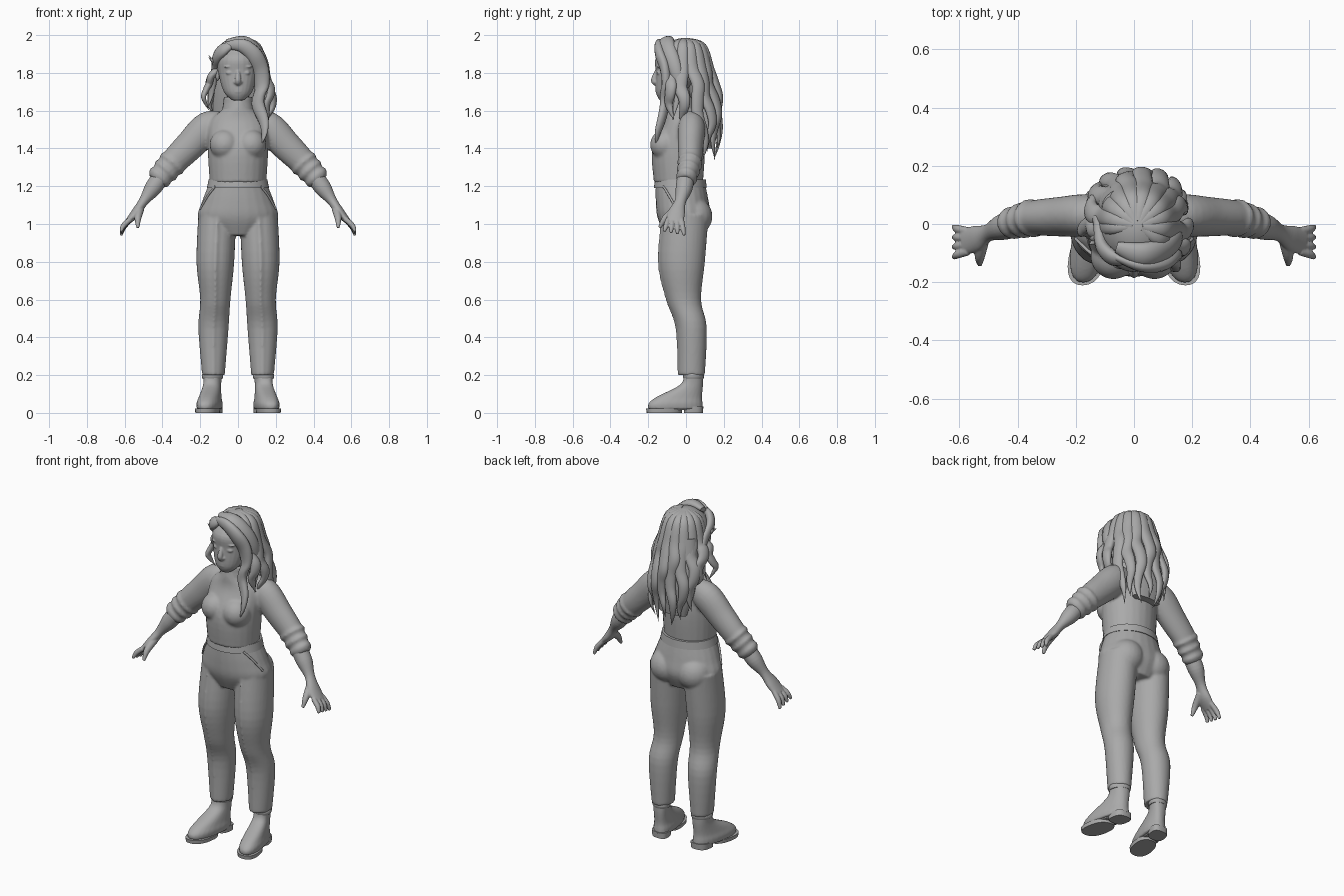
import bpy, bmesh, math
from mathutils import Vector, Matrix

cube = bpy.data.objects.get("Cube")
if cube:
    bpy.data.objects.remove(cube, do_unlink=True)

GREY = (.4, .4, .4, 1)
clay = bpy.data.materials.new("clay_grey")
clay.use_nodes = True
clay.diffuse_color = GREY
clay.node_tree.nodes["Principled BSDF"].inputs["Base Color"].default_value = GREY
ACROSS, DEPTH, UP = Vector((1, 0, 0)), Vector((0, 1, 0)), Vector((0, 0, 1))
SIDES = {"left": 1, "right": -1}


def spline(rows, sub):
    """Smooth rows of (x, y, z, radius a, radius b)."""
    out, last = [], len(rows) - 1
    for i in range(last):
        quad = [rows[max(i - 1, 0)], rows[i], rows[i + 1], rows[min(i + 2, last)]]
        for k in range(sub):
            t = k / sub
            out.append([b + t / 2 * (c - a + t * (2*a - 5*b + 4*c - d + t * (3*(b - c) + d - a)))
                        for a, b, c, d in zip(*quad)])
    return out + [list(rows[-1])]


def loft(bm, rows, ref=None, seg=24, sub=5, square=1, crease=0):
    """Skin rings along rows; level rings unless ref gives a frame direction."""
    rows = spline(rows, sub)
    points = [Vector(row[:3]) for row in rows]
    rings = []
    for i, (point, row) in enumerate(zip(points, rows)):
        a, b = ACROSS, DEPTH
        if ref is not None:
            along = points[min(i + 1, len(points) - 1)] - points[max(i - 1, 0)]
            a = along.cross(ref).normalized()
            b = along.cross(a).normalized()
        ring = []
        for k in range(seg):
            angle = math.tau * k / seg
            c, s = math.cos(angle), math.sin(angle)
            c = math.copysign(abs(c) ** square, c)
            s = math.copysign(abs(s) ** square, s)
            if k == seg * 3 // 4:
                s *= 1 + crease
            ring.append(bm.verts.new(point + a * c * max(row[3], .001) + b * s * max(row[4], .001)))
        rings.append(ring)
    for low, high in zip(rings, rings[1:]):
        for k in range(seg):
            n = (k + 1) % seg
            bm.faces.new((low[k], low[n], high[n], high[k]))
    bm.faces.new(rings[0][::-1])
    bm.faces.new(rings[-1])


def ball(bm, centre, size):
    matrix = Matrix.Translation(centre) @ Matrix.Diagonal((*size, 1))
    bmesh.ops.create_uvsphere(bm, u_segments=24, v_segments=16, radius=1, matrix=matrix)


def flip(rows, side):
    return [(row[0] * side, *row[1:]) for row in rows]


def tube(points, radii, flat=1):
    return [(*point, radius, radius * flat) for point, radius in zip(points, radii)]


def finish(name, bm, voxel=0):
    """Turn a bmesh into a shaded object, fused into one skin when voxel is set."""
    bmesh.ops.recalc_face_normals(bm, faces=bm.faces)
    mesh = bpy.data.meshes.new(name)
    bm.to_mesh(mesh)
    bm.free()
    mesh.materials.append(clay)
    ob = bpy.data.objects.new(name, mesh)
    bpy.context.collection.objects.link(ob)
    if voxel:
        fuse = ob.modifiers.new("fuse", 'REMESH')
        fuse.mode, fuse.voxel_size, fuse.use_smooth_shade = 'VOXEL', voxel, True
        relax = ob.modifiers.new("relax", 'SMOOTH')
        relax.factor, relax.iterations = .5, 3
    else:
        bpy.ops.object.select_all(action='DESELECT')
        ob.select_set(True)
        bpy.context.view_layer.objects.active = ob
        bpy.ops.object.shade_smooth_by_angle(angle=math.radians(50))


# Sweater: torso, bust, arms and rolled sleeves
bm = bmesh.new()
loft(bm, [(0, -.03, 1.66, .07, .07), (0, -.03, 1.61, .08, .08), (0, -.02, 1.54, .15, .1),
          (0, -.04, 1.4, .16, .14), (0, -.04, 1.22, .15, .13)])
for side in SIDES.values():
    ball(bm, (.07 * side, -.11, 1.42), (.08, .08, .08))
    shoulder, elbow, cuff = Vector((.16, .03, 1.51)), Vector((.35, .02, 1.32)), Vector((.43, 0, 1.23))
    arm = [Vector((.08, .03, 1.54)), shoulder, shoulder.lerp(elbow, .5), elbow, cuff]
    loft(bm, flip(tube(arm, [.06, .085, .08, .07, .055], .85), side), ref=DEPTH)
    for k in range(3):
        fold = elbow.lerp(cuff, k * .4)
        half = (cuff - elbow) / 4
        size = .08 - k * .006
        loft(bm, flip(tube([fold - half, fold, fold + half], [.05, size, .05], .85), side), ref=DEPTH)
finish("sweater", bm, .009)

# Trousers: hips, seat and tapered creased legs
bm = bmesh.new()
loft(bm, [(0, -.03, 1.22, .15, .13), (0, -.02, 1.12, .19, .14), (0, -.01, 1.03, .21, .14),
          (0, -.01, .94, .12, .1)])
for side in SIDES.values():
    ball(bm, (.09 * side, .04, 1.04), (.1, .1, .1))
    loft(bm, flip([(.11, 0, 1.05, .1, .12), (.12, -.02, .8, .1, .12), (.12, -.01, .6, .08, .09),
                   (.13, .03, .45, .08, .08), (.13, .03, .2, .06, .07)], side), seg=32, crease=.09)
finish("trousers", bm, .008)

# Waistband
bm = bmesh.new()
loft(bm, [(0, -.03, 1.19, .165, .14), (0, -.03, 1.235, .155, .135)], seg=48)
finish("waistband", bm)

for name, side in SIDES.items():
    # Pocket edge over the hip
    bm = bmesh.new()
    loft(bm, flip(tube([(.12, -.12, 1.2), (.16, -.09, 1.15), (.2, -.05, 1.08)], [.006] * 3), side), ref=UP)
    finish(name + "_pocket_edge", bm)

    # Hand: forearm, palm, four fingers and thumb
    bm = bmesh.new()
    loft(bm, flip([(.4, 0, 1.26, .045, .045), (.45, -.01, 1.19, .045, .045), (.5, -.03, 1.12, .026, .03),
                   (.54, -.05, 1.06, .025, .045), (.585, -.06, 1.01, .015, .045)], side), ref=DEPTH)
    for k in range(4):
        root = Vector((.57, -.025 - .023 * k, 1.025))
        tip = Vector((.62, -.01 - .035 * k, .94 + .007 * k))
        knuckle = root.lerp(tip, .5) + ACROSS * .01
        loft(bm, flip(tube([root, knuckle, tip], [.014, .014, .008]), side), ref=DEPTH)
    loft(bm, flip(tube([(.52, -.05, 1.08), (.53, -.11, 1.03), (.53, -.14, .98)], [.024, .018, .008]), side),
         ref=ACROSS)
    finish(name + "_hand", bm, .004)

    # Boot: upper, soles and cuff, with the toe turned out
    def finish_boot(part, bm, voxel=0):
        for v in bm.verts:
            v.co.x = side * (v.co.x - (v.co.y - .04) / 6)
        finish(name + part, bm, voxel)

    bm = bmesh.new()
    loft(bm, [(.135, -.055, .02, .06, .145), (.135, -.055, .05, .063, .143), (.135, -.035, .085, .055, .12),
              (.135, .03, .15, .046, .06), (.135, .04, .21, .05, .05)], square=.85)
    finish_boot("_boot", bm, .006)
    bm = bmesh.new()
    loft(bm, tube([(.135, -.115, 0), (.135, -.115, .022)], [.062, .064], 1.5), square=.85)
    loft(bm, tube([(.135, .04, 0), (.135, .04, .035)], [.05, .052]), square=.7)
    loft(bm, tube([(.135, -.05, .015), (.135, -.05, .03)], [.045, .055], 2.6))
    finish_boot("_sole", bm)
    bm = bmesh.new()
    loft(bm, tube([(.135, .04, z) for z in (.18, .195, .21)], [.052, .056, .052]))
    finish_boot("_boot_cuff", bm)

# Head: skull, neck, nose, lips, eyes, brows and ears
bm = bmesh.new()
loft(bm, [(0, -.115, 1.655, .03, .025), (0, -.09, 1.7, .075, .07), (0, -.06, 1.8, .104, .1),
          (0, -.05, 1.88, .105, .11), (0, -.02, 1.95, .06, .07)])
loft(bm, tube([(0, -.03, 1.6), (0, -.03, 1.75)], [.06, .06]))
loft(bm, tube([(0, -.155, 1.81), (0, -.17, 1.76), (0, -.155, 1.74)], [.01, .016, .012]), ref=ACROSS)
for z in (1.7, 1.712):
    ball(bm, (0, -.15, z), (.024, .012, .006))
for side in SIDES.values():
    ball(bm, (.014 * side, -.16, 1.75), (.01, .01, .01))
    ball(bm, (.042 * side, -.144, 1.8), (.022, .012, .011))
    ball(bm, (.045 * side, -.142, 1.833), (.03, .014, .006))
    ball(bm, (.108 * side, -.025, 1.79), (.012, .02, .034))
finish("head", bm, .0045)

# Turned-over collar of the sweater
bm = bmesh.new()
loft(bm, tube([(0, -.03, z) for z in (1.61, 1.64, 1.67, 1.672)], [.083, .078, .074, .06], .93))
finish("collar", bm)

# Hair mass: cap over the skull and fill behind the neck
bm = bmesh.new()
CAP = Vector((.012, -.008, 1.85))
ball(bm, CAP, (.13, .145, .135))
loft(bm, [(0, .06, 1.86, .11, .07), (0, .085, 1.7, .13, .07), (0, .11, 1.55, .13, .05),
          (.01, .11, 1.4, .09, .03)])
finish("hair_mass", bm)


def strand(name, points, width, ref):
    """One lock of hair, swelling from the root and tapering to the tip."""
    rows = []
    for i, point in enumerate(points):
        t = i / (len(points) - 1)
        w = width * min(1, .45 + 3 * t) * (1 - t ** 4)
        rows.append((*point, w * .65, w))
    bm = bmesh.new()
    loft(bm, rows, ref=Vector(ref), seg=14)
    finish(name, bm)


def hanging_lock(name, degrees, tip, width, phase):
    """A wavy lock falling from the crown over the scalp to its tip."""
    out = Vector((math.cos(math.radians(degrees)), math.sin(math.radians(degrees)), 0))
    around = UP.cross(out)
    reach = Vector((out.x * .125, out.y * .137, 0))
    edge = CAP + reach - UP * .03
    points = [CAP + reach * .12 + UP * .125, CAP + reach * .72 + UP * .09, edge]
    for k in range(1, 7):
        t = k / 6
        wave = math.sin(phase + 10 * t) * .012
        bulge = math.sin(math.pi * t) * .035
        points.append(edge.lerp(Vector(tip), t) + out * (bulge + wave * .7) + around * wave)
    strand(name, points, width, around)


# Back locks, longest in the middle
for i in range(8):
    degrees = 18 + 21 * i
    angle = math.radians(degrees)
    drop = 1.34 + .045 * (i % 2) + .1 * max(i - 5, 0)
    tip = (.01 + .14 * math.cos(angle), .07 + .085 * math.sin(angle), drop)
    hanging_lock(f"back_lock_{i + 1}", degrees, tip, .036, i * 1.7)
hanging_lock("left_side_lock", -5, (.15, -.01, 1.52), .038, 2)
hanging_lock("left_temple_lock", -28, (.15, -.07, 1.55), .034, 4)
hanging_lock("right_side_lock", 182, (-.16, -.01, 1.6), .03, 1)

# Front locks swept away from the parting
strand("long_front_lock", [(-.06, -.115, 1.945), (.02, -.14, 1.945), (.085, -.135, 1.895), (.12, -.11, 1.82),
                           (.125, -.1, 1.73), (.105, -.11, 1.64), (.135, -.13, 1.55), (.14, -.15, 1.48),
                           (.12, -.16, 1.41)], .044, (.5, -.2, .9))
strand("crown_front_lock", [(-.06, -.08, 1.965), (.03, -.105, 1.965), (.1, -.09, 1.915), (.14, -.06, 1.83),
                            (.15, -.04, 1.72), (.16, -.07, 1.55)], .044, (.2, .9, .3))
strand("right_front_lock", [(-.03, -.125, 1.95), (-.075, -.115, 1.925), (-.11, -.075, 1.885),
                            (-.12, 0, 1.82), (-.14, .04, 1.7), (-.16, .03, 1.61)], .036, (-.2, .6, .8))

# Loose wisps above the right ear
for k in range(2):
    root = Vector((-.115, -.05, 1.83 + .02 * k))
    tip = root + Vector((-.04, -.02 * k, .065 - .035 * k))
    strand(f"ear_wisp_{k + 1}", [root, root.lerp(tip, .5), tip], .014, DEPTH)
